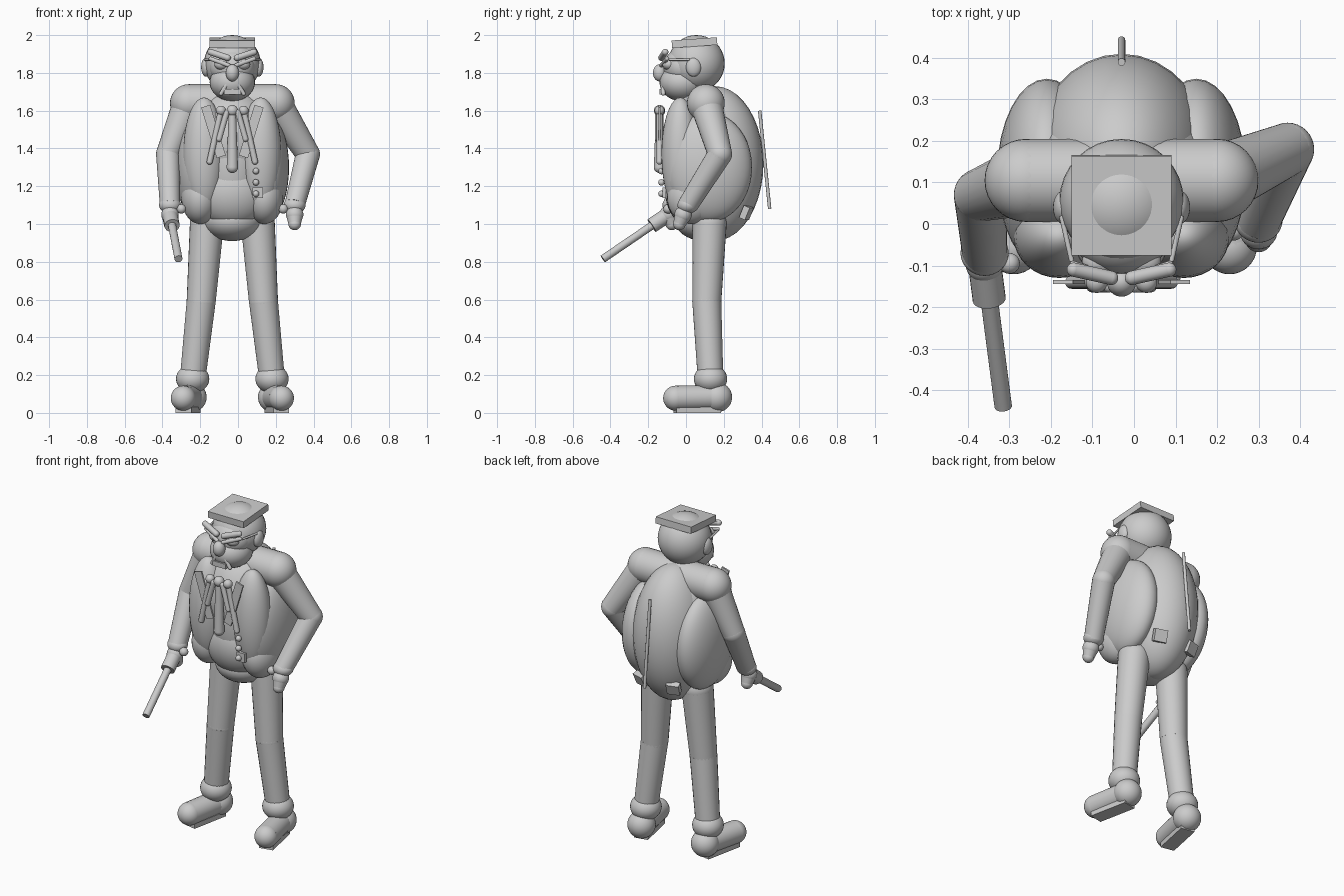
import bpy
from mathutils import Vector

default_cube = bpy.data.objects.get("Cube")
if default_cube:
    bpy.data.objects.remove(default_cube, do_unlink=True)

CENTRE_LINE = Vector((-.03, 0, 0))
SHADE = (.6, .6, .6, 1)

plain_grey = bpy.data.materials.new("plain_grey")
plain_grey.use_nodes = True
plain_grey.diffuse_color = SHADE
plain_grey.node_tree.nodes["Principled BSDF"].inputs["Base Color"].default_value = SHADE


def spot(out=0, back=0, up=0, side=1):
    """Point measured from the centre line of the body."""
    return CENTRE_LINE + Vector((side * out, back, up))


def finish(name, smooth=True):
    part = bpy.context.object
    part.name = name
    part.data.materials.append(plain_grey)
    if smooth:
        bpy.ops.object.shade_smooth_by_angle()


def ellipsoid(name, centre, wide, deep, tall):
    bpy.ops.mesh.primitive_uv_sphere_add(segments=32, ring_count=20, location=centre)
    bpy.context.object.scale = (wide, deep, tall)
    finish(name)


def ball(name, centre, radius):
    ellipsoid(name, centre, radius, radius, radius)


def tube(name, start, end, radius, end_radius=None):
    axis = end - start
    bpy.ops.mesh.primitive_cone_add(
        vertices=24, depth=axis.length, location=(start + end) / 2,
        radius1=radius, radius2=end_radius or radius,
        rotation=axis.to_track_quat('Z', 'Y').to_euler())
    finish(name)


def capsule(name, start, end, radius, end_radius=None):
    tube(name, start, end, radius, end_radius)
    ball(name + "_start", start, radius)
    ball(name + "_end", end, end_radius or radius)


def box(name, centre, wide, deep, tall, pitch=0, roll=0, turn=0):
    bpy.ops.mesh.primitive_cube_add(size=1, location=centre, rotation=(pitch, roll, turn))
    bpy.context.object.scale = (wide, deep, tall)
    finish(name, smooth=False)


# Torso
ellipsoid("back", spot(back=.15, up=1.32), wide=.22, deep=.26, tall=.41)
ellipsoid("upper_torso", spot(back=.1, up=1.44), wide=.23, deep=.22, tall=.28)
ellipsoid("belly", spot(back=.04, up=1.17), wide=.2, deep=.15, tall=.19)
ellipsoid("pelvis", spot(back=.1, up=1.02), wide=.16, deep=.16, tall=.11)
tube("neck", spot(back=.05, up=1.6), spot(back=.05, up=1.74), radius=.09)

# Head and flat cap
head = spot(back=.055, up=1.85)
ball("head", head, radius=.15)
ellipsoid("jaw", spot(back=-.02, up=1.75), wide=.12, deep=.12, tall=.1)
ellipsoid("face", spot(back=-.02, up=1.83), wide=.12, deep=.1, tall=.1)
ellipsoid("nose", spot(back=-.14, up=1.8), wide=.035, deep=.035, tall=.045)
box("mouth", spot(back=-.13, up=1.7), wide=.09, deep=.02, tall=.03)
box("cap_board", spot(back=.045, up=1.96), wide=.24, deep=.24, tall=.04, pitch=.07)

# Tie
capsule("tie", spot(back=-.14, up=1.58), spot(back=-.14, up=1.3), radius=.02, end_radius=.03)
ball("tie_knot", spot(back=-.14, up=1.6), radius=.03)

# Paired parts, with each arm in its own pose
for label, side, elbow_out, elbow_back, wrist_back in (
        ("right_", -1, .34, .07, -.07), ("left_", 1, .4, .18, .01)):

    def at(out, back, up):
        return spot(out, back, up, side)

    # Coat and pouches
    ellipsoid(label + "coat_lobe", at(out=.18, back=.12, up=1.3), wide=.12, deep=.23, tall=.29)
    ellipsoid(label + "chest_panel", at(out=.15, back=-.03, up=1.37), wide=.11, deep=.1, tall=.3)
    ellipsoid(label + "hip_lobe", at(out=.17, back=.03, up=1.14), wide=.1, deep=.13, tall=.14)
    box(label + "pouch", at(out=.11, back=.32, up=1.06), wide=.075, deep=.035, tall=.07,
        pitch=-.4, turn=-.3 * side)

    # Lapel and ribbons
    box(label + "lapel", at(out=.1, back=-.14, up=1.49), wide=.05, deep=.01, tall=.28,
        roll=.3 * side)
    bow = at(out=.06, back=-.14, up=1.6)
    ball(label + "ribbon_bow", bow, radius=.026)
    capsule(label + "ribbon", bow, at(out=.12, back=-.14, up=1.33), radius=.016)
    capsule(label + "inner_ribbon", at(out=.03, back=-.15, up=1.59),
            at(out=.07, back=-.15, up=1.45), radius=.015)

    # Face features
    ellipsoid(label + "ear", at(out=.14, back=.04, up=1.83), wide=.025, deep=.04, tall=.05)
    ellipsoid(label + "eye", at(out=.055, back=-.09, up=1.845), wide=.04, deep=.035, tall=.03)
    capsule(label + "brow", at(out=.115, back=-.11, up=1.91),
            at(out=.025, back=-.13, up=1.88), radius=.017)
    capsule(label + "eyelid", at(out=.115, back=-.1, up=1.875),
            at(out=.02, back=-.13, up=1.84), radius=.011)
    capsule(label + "cheek_fold", at(out=.02, back=-.125, up=1.755),
            at(out=.06, back=-.12, up=1.69), radius=.011)
    tube(label + "spectacle_arm", at(out=.12, back=-.09, up=1.87),
         at(out=.145, back=.02, up=1.87), radius=.006)

    # Leg
    hip = at(out=.135, back=.125, up=1)
    knee = at(out=.165, back=.11, up=.59)
    ankle = at(out=.21, back=.13, up=.18)
    capsule(label + "thigh", hip, knee, radius=.09, end_radius=.077)
    tube(label + "shin", knee, ankle, radius=.077, end_radius=.068)
    ellipsoid(label + "ankle", ankle, wide=.088, deep=.088, tall=.076)

    # Shoe
    heel = at(out=.215, back=.165, up=.083)
    toe = at(out=.26, back=-.055, up=.078)
    tube(label + "shoe", heel, toe, radius=.066)
    ball(label + "heel", heel, radius=.079)
    ball(label + "toe", toe, radius=.066)
    box(label + "sole", at(out=.235, back=.06, up=.015), wide=.085, deep=.24, tall=.03,
        turn=.2 * side)

    # Arm
    shoulder = at(out=.23, back=.105, up=1.64)
    elbow = at(elbow_out, elbow_back, up=1.37)
    wrist = at(out=.33, back=wrist_back, up=1.1)
    capsule(label + "shoulder", spot(back=.105, up=1.64), shoulder, radius=.1)
    capsule(label + "upper_arm", shoulder, elbow, radius=.085, end_radius=.064)
    tube(label + "forearm", elbow, wrist, radius=.064, end_radius=.054)
    ellipsoid(label + "cuff", wrist, wide=.058, deep=.055, tall=.045)

    # Hand
    palm = wrist + Vector((0, -.025, -.05))
    fingers = palm + Vector((0, .02 * -side, -.05))
    capsule(label + "hand", palm, fingers, radius=.046, end_radius=.033)
    ball(label + "thumb", palm + Vector((-.06 * side, 0, .03)), radius=.025)

    # Cane held in the right hand, with a thicker grip
    if label == "right_":
        tip = at(out=.285, back=-.44, up=.815)
        tube("cane", palm, tip, radius=.021)
        tube("cane_grip", palm, palm.lerp(tip, .25), radius=.04)

# Rod on the back
tube("back_rod", spot(back=.39, up=1.6), spot(back=.443, up=1.08), radius=.009)

# Buttons and watch fob
for row in range(3):
    ball("button", spot(out=.125, back=-.13, up=1.28 - row * .06), radius=.017)
box("watch_fob", spot(out=.135, back=-.115, up=1.165), wide=.055, deep=.02, tall=.055)
